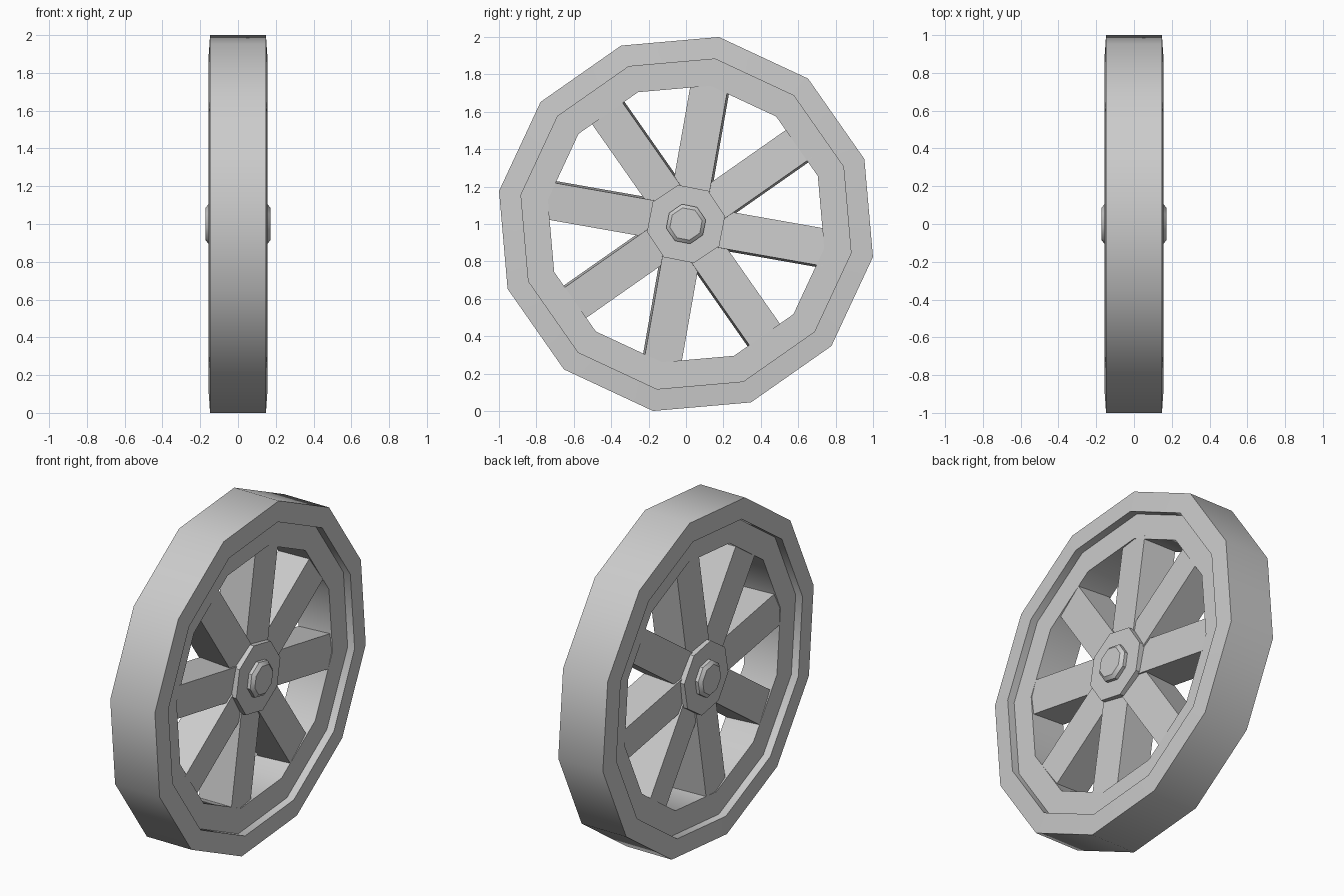
import bpy, bmesh
from math import sin, cos, radians
from mathutils import Matrix

cube = bpy.data.objects.get("Cube")
if cube:
    bpy.data.objects.remove(cube)

grey = bpy.data.materials.new("plain grey")
grey.use_nodes = True
colour = (0.6, 0.6, 0.6, 1)
grey.diffuse_color = colour
grey.node_tree.nodes["Principled BSDF"].inputs["Base Color"].default_value = colour


def finish(name, bm):
    """Turn a bmesh into a shaded wheel part centred on the axle."""
    bmesh.ops.recalc_face_normals(bm, faces=bm.faces)
    mesh = bpy.data.meshes.new(name)
    bm.to_mesh(mesh)
    bm.free()
    mesh.materials.append(grey)
    obj = bpy.data.objects.new(name, mesh)
    bpy.context.collection.objects.link(obj)
    obj.location.z = 1
    bpy.ops.object.select_all(action='DESELECT')
    obj.select_set(True)
    bpy.context.view_layer.objects.active = obj
    bpy.ops.object.shade_smooth_by_angle(angle=radians(35))
    return obj


def turn(name, half, sides, start, ring=False):
    """Turn a mirrored (radius, x) half profile about the x axis."""
    profile = half + [(r, -x) for r, x in reversed(half)]
    bm = bmesh.new()
    angles = [radians(start + 360 * i / sides) for i in range(sides)]
    loops = [[bm.verts.new((x, r * cos(a), r * sin(a))) for a in angles]
             for r, x in profile]
    pairs = list(zip(loops, loops[1:]))
    if ring:
        pairs.append((loops[-1], loops[0]))
    else:
        bm.faces.new(loops[0])
        bm.faces.new(loops[-1])
    for a, b in pairs:
        for i in range(sides):
            j = (i + 1) % sides
            bm.faces.new((a[i], a[j], b[j], b[i]))
    return finish(name, bm)


# Twelve-sided rim: raised tread band with a recessed inner band
turn("rim", [(0.75, 0.11), (0.896, 0.11), (0.896, 0.156), (1.015, 0.148)],
     12, 20, ring=True)

# Octagonal hub plates and the tapered axle cap
turn("hub", [(0.213, 0.135)], 8, 11.5)
turn("axle_cap", [(0.088, 0.172), (0.108, 0.155)], 8, 11.5)

# Eight spokes, each twisted slightly about its own length
inner, outer = 0.1, 0.76
for i in range(8):
    bm = bmesh.new()
    bmesh.ops.create_cube(bm, size=1)
    shape = (Matrix.Rotation(radians(-10 + 45 * i), 4, 'X')
             @ Matrix.Translation((0, (inner + outer) / 2, 0))
             @ Matrix.Rotation(radians(3), 4, 'Y').inverted()
             @ Matrix.Diagonal((0.21, outer - inner, 0.2, 1)))
    bmesh.ops.transform(bm, matrix=shape, verts=bm.verts)
    finish(f"spoke_{i + 1}", bm)
